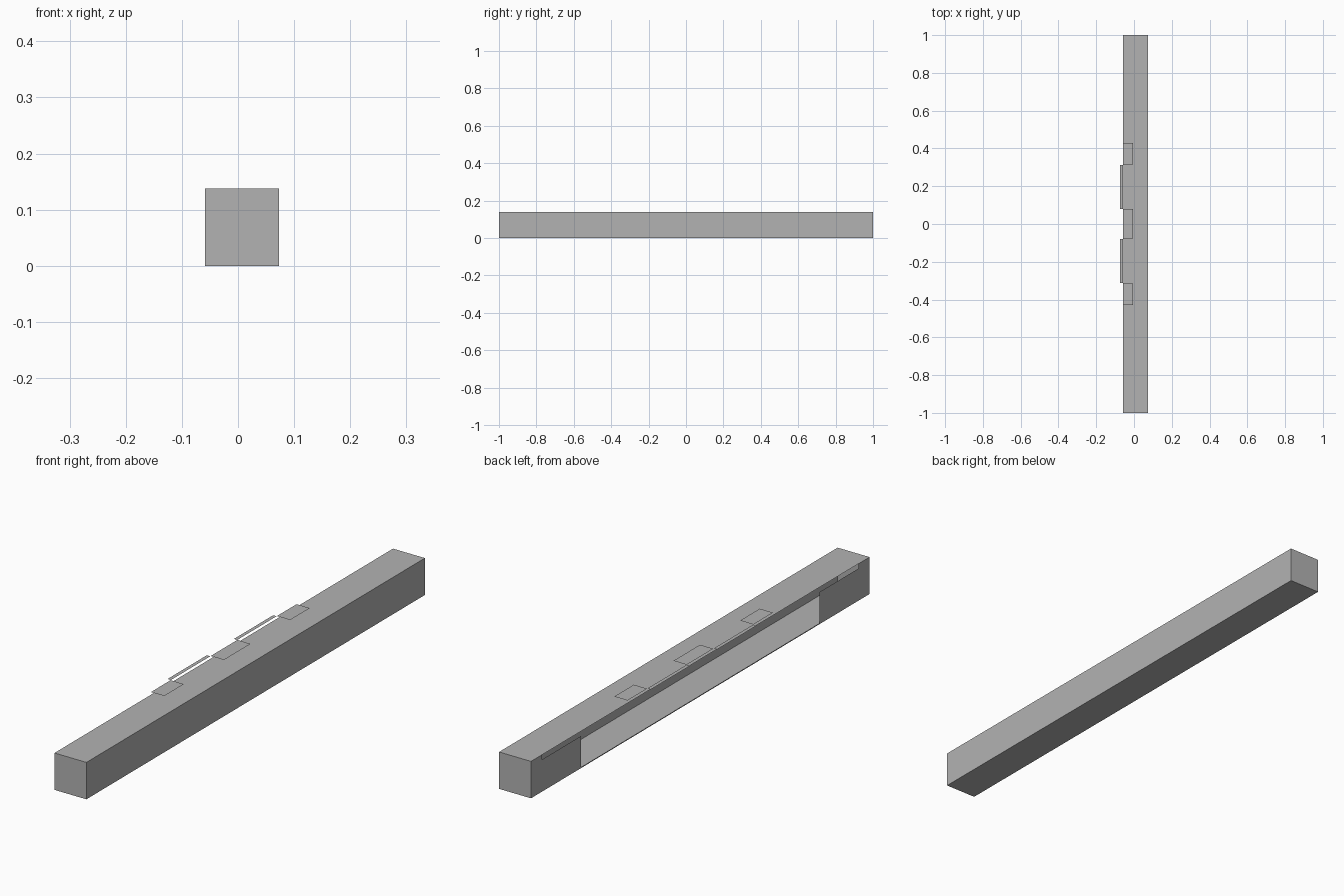
import bpy, bmesh

cube = bpy.data.objects.get("Cube")
if cube:
    bpy.data.objects.remove(cube, do_unlink=True)

GREY = (0.45, 0.45, 0.45, 1)
mat = bpy.data.materials.new("plain_grey")
mat.use_nodes = True
mat.diffuse_color = GREY
mat.node_tree.nodes["Principled BSDF"].inputs["Base Color"].default_value = GREY

# Overall sizes of the trough
X0, X1, Y, Z = -0.059, 0.073, 1.0, 0.138
SLOT_Y, SLOT_Z = 0.935, 0.12
OPEN_Y, LIP_Z = 0.705, 0.003


def make_object(name, bm):
    bmesh.ops.remove_doubles(bm, verts=bm.verts, dist=0.0001)
    mesh = bpy.data.meshes.new(name)
    bm.to_mesh(mesh)
    bm.free()
    mesh.materials.append(mat)
    obj = bpy.data.objects.new(name, mesh)
    bpy.context.collection.objects.link(obj)
    return obj


def quad(bm, *corners):
    bm.faces.new([bm.verts.new(c) for c in corners])


def sheet(name, x0, x1, y0, y1, z):
    bm = bmesh.new()
    quad(bm, (x0, y0, z), (x1, y0, z), (x1, y1, z), (x0, y1, z))
    return make_object(name, bm)


# Thin hollow casing: bottom, top, far wall and two ends
bm = bmesh.new()
quad(bm, (X0, -Y, 0), (X0, Y, 0), (X1, Y, 0), (X1, -Y, 0))
quad(bm, (X0, -Y, Z), (X1, -Y, Z), (X1, Y, Z), (X0, Y, Z))
quad(bm, (X1, -Y, 0), (X1, Y, 0), (X1, Y, Z), (X1, -Y, Z))
quad(bm, (X0, -Y, 0), (X1, -Y, 0), (X1, -Y, Z), (X0, -Y, Z))
quad(bm, (X0, Y, 0), (X0, Y, Z), (X1, Y, Z), (X1, Y, 0))
make_object("casing", bm)

# Open side wall: grid of panels, leaving out the wide opening and the top slot
bm = bmesh.new()
ys = [-Y, -SLOT_Y, -OPEN_Y, OPEN_Y, SLOT_Y, Y]
zs = [0, LIP_Z, SLOT_Z, Z]
for a, b in zip(ys, ys[1:]):
    for low, high in zip(zs, zs[1:]):
        mid = abs(a + b) / 2
        in_slot = low == SLOT_Z and mid < SLOT_Y
        in_opening = low == LIP_Z and mid < OPEN_Y
        if not (in_slot or in_opening):
            quad(bm, (X0, b, low), (X0, a, low), (X0, a, high), (X0, b, high))
bmesh.ops.remove_doubles(bm, verts=bm.verts, dist=0.0001)
bmesh.ops.dissolve_limit(bm, angle_limit=0.01, verts=bm.verts, edges=bm.edges)
make_object("open_side_wall", bm)

# Flat tabs and narrow strips hovering just over the top
TAB_Z = Z + 0.01
sheet("middle_tab", X0, -0.004, -0.077, 0.08, TAB_Z)
for side, label in ((-1, "front"), (1, "back")):
    a, b = sorted((side * 0.314, side * 0.43))
    sheet(label + "_tab", X0, -0.004, a, b, TAB_Z)
    a, b = sorted((side * 0.08, side * 0.312))
    sheet(label + "_strip", -0.073, X0, a, b, TAB_Z)
